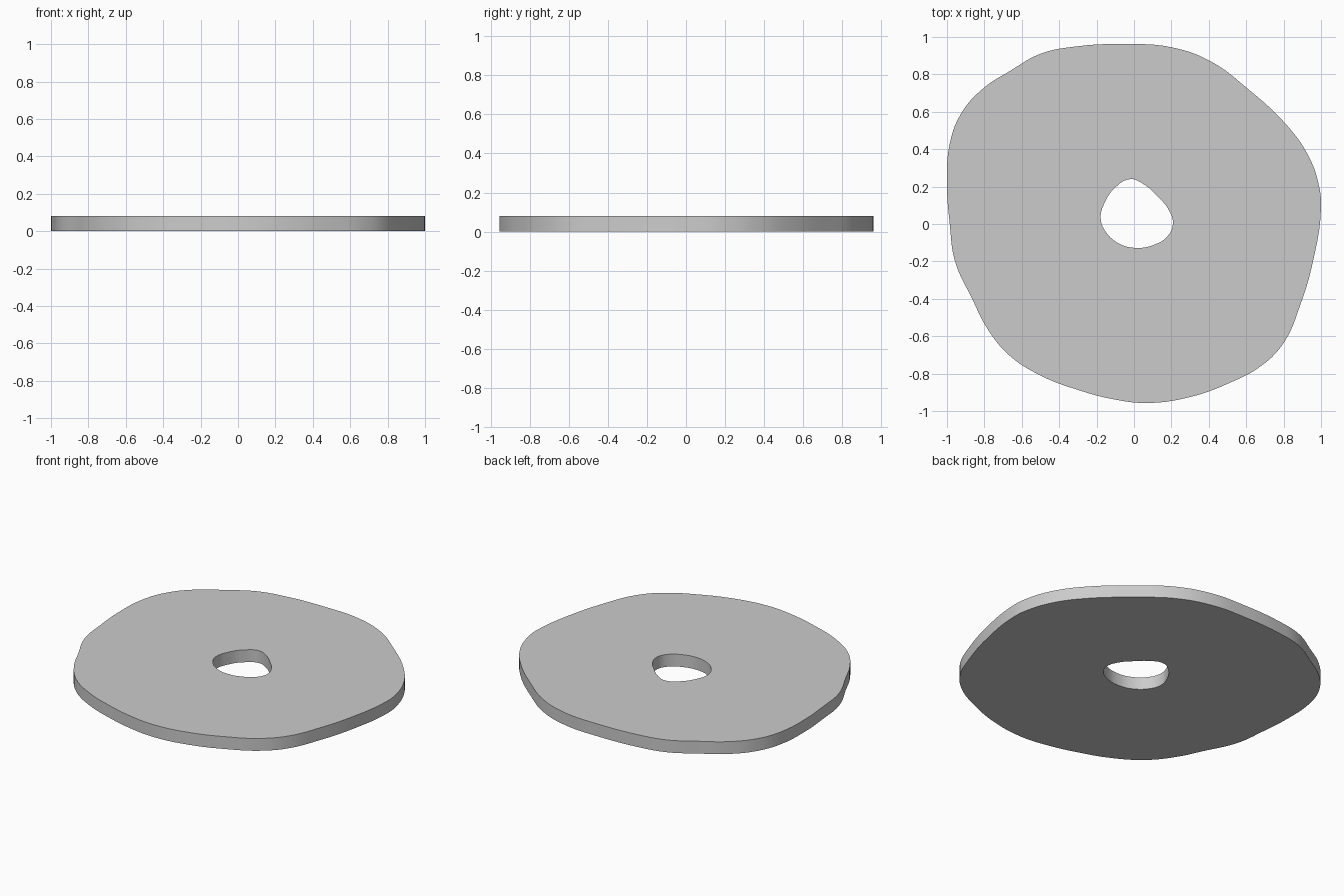
import bpy, bmesh

if "Cube" in bpy.data.objects:
    bpy.data.objects.remove(bpy.data.objects["Cube"])

THICKNESS = 0.08

# uneven outer rim, counter-clockwise
rim = [(1.0, 0.09), (0.99, 0.20), (0.935, 0.36), (0.82, 0.525), (0.60, 0.73), (0.41, 0.87),
       (0.20, 0.945), (-0.04, 0.962), (-0.32, 0.948), (-0.50, 0.91),
       (-0.66, 0.82), (-0.81, 0.722), (-0.925, 0.59), (-0.985, 0.43),
       (-1.0, 0.21), (-0.985, 0.0), (-0.957, -0.20), (-0.865, -0.40),
       (-0.79, -0.55), (-0.675, -0.695), (-0.50, -0.81), (-0.29, -0.89),
       (-0.12, -0.935), (0.07, -0.957), (0.30, -0.925), (0.51, -0.85),
       (0.685, -0.755), (0.80, -0.636), (0.89, -0.43), (0.957, -0.20)]

# rounded triangular hole
hole = [(-0.02, 0.24), (0.045, 0.217), (0.13, 0.143), (0.185, 0.077),
        (0.208, 0.0), (0.175, -0.07), (0.105, -0.112), (0.02, -0.128),
        (-0.075, -0.107), (-0.15, -0.043), (-0.178, 0.03),
        (-0.155, 0.118), (-0.10, 0.195)]


def add_loop(curve, points):
    spline = curve.splines.new('BEZIER')
    spline.bezier_points.add(len(points) - 1)
    for bp, (x, y) in zip(spline.bezier_points, points):
        bp.co = (x, y, 0)
        bp.handle_left_type = bp.handle_right_type = 'AUTO'
    spline.use_cyclic_u = True
    spline.resolution_u = 5


# filled, extruded outline
curve = bpy.data.curves.new("stone_disc", 'CURVE')
curve.dimensions = '2D'
curve.fill_mode = 'BOTH'
curve.extrude = THICKNESS / 2
add_loop(curve, rim)
add_loop(curve, hole)
disc = bpy.data.objects.new("stone_disc", curve)
bpy.context.collection.objects.link(disc)
disc.location.z = THICKNESS / 2
bpy.context.view_layer.objects.active = disc
disc.select_set(True)
bpy.ops.object.convert(target='MESH')
disc = bpy.context.object

# weld caps to walls, smooth the walls
bm = bmesh.new()
bm.from_mesh(disc.data)
bmesh.ops.remove_doubles(bm, verts=bm.verts, dist=0.0001)
bmesh.ops.recalc_face_normals(bm, faces=bm.faces)
bm.to_mesh(disc.data)
bm.free()
bpy.ops.object.shade_smooth_by_angle()
